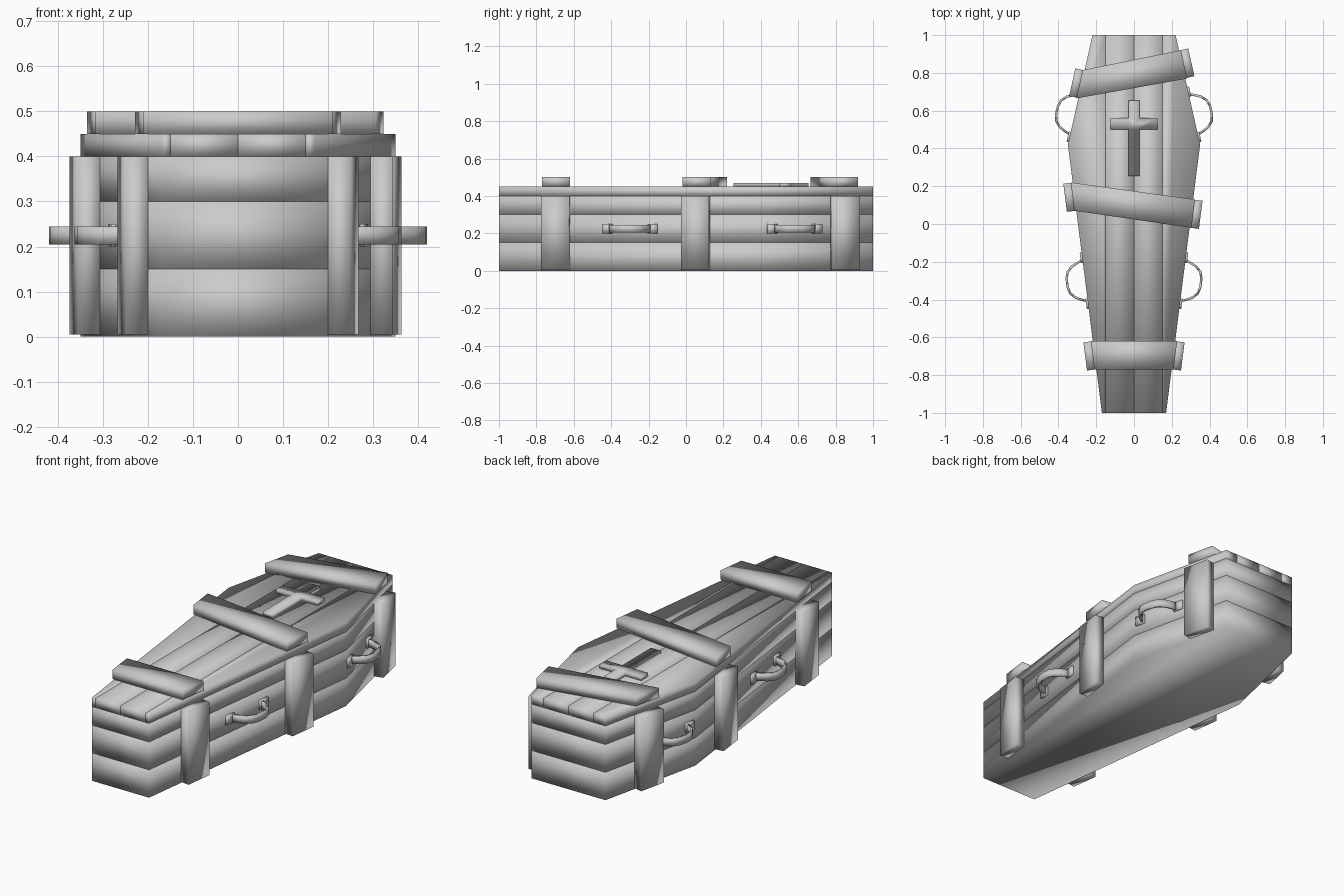
import bpy, bmesh
from mathutils import Vector

if "Cube" in bpy.data.objects:
    bpy.data.objects.remove(bpy.data.objects["Cube"])

SHOULDER, HEAD, FOOT, WIDE = 0.42, 0.22, 0.17, 0.35


def half_width(y):
    if y > SHOULDER:
        return WIDE + (HEAD - WIDE) * (y - SHOULDER) / (1 - SHOULDER)
    return FOOT + (WIDE - FOOT) * (y + 1) / (SHOULDER + 1)


def prism(name, pts, z0, z1):
    """Extrude a plan outline from z0 to z1, softly shaded."""
    bm = bmesh.new()
    face = bm.faces.new([bm.verts.new((p[0], p[1], z0)) for p in pts])
    ext = bmesh.ops.extrude_face_region(bm, geom=[face])
    for v in ext["geom"]:
        if isinstance(v, bmesh.types.BMVert):
            v.co.z = z1
    # keep the base cap
    if not any(all(abs(v.co.z - z0) < 1e-6 for v in f.verts) for f in bm.faces):
        bm.faces.new([v for v in bm.verts if abs(v.co.z - z0) < 1e-6][:len(pts)])
    bmesh.ops.recalc_face_normals(bm, faces=bm.faces)
    mesh = bpy.data.meshes.new(name)
    bm.to_mesh(mesh)
    bm.free()
    for p in mesh.polygons:
        p.use_smooth = True
    ob = bpy.data.objects.new(name, mesh)
    bpy.context.collection.objects.link(ob)
    return ob


def side_frame(side, y):
    """Point on the coffin side, direction along it and outward normal."""
    e = 0.01
    along = Vector((side * (half_width(y + e) - half_width(y - e)), 2 * e)).normalized()
    out = Vector((side * along.y, -side * along.x))
    return Vector((side * half_width(y), y)), along, out


def on_side(name, side, y, profile, z0, z1):
    o, a, n = side_frame(side, y)
    return prism(name, [o + a * u + n * d for u, d in profile], z0, z1)


# stacked body planks
outline = [(-FOOT, -1), (FOOT, -1), (WIDE, SHOULDER), (HEAD, 1), (-HEAD, 1), (-WIDE, SHOULDER)]
for i, (z0, z1) in enumerate([(0, 0.15), (0.15, 0.3), (0.3, 0.4)]):
    prism(f"body_plank_{i}", outline, z0, z1)

# lid planks
for s in (-1, 1):
    prism("lid_inner_plank", [(0, -1), (s * 0.15, -1), (s * 0.15, 1), (0, 1)], 0.4, 0.45)
    prism("lid_outer_plank", [(s * 0.15, -1), (s * FOOT, -1), (s * WIDE, SHOULDER),
                              (s * HEAD, 1), (s * 0.15, 1)], 0.4, 0.45)

# cross battens on the lid and upright battens below their ends
battens = [((-0.77, -0.62), (-0.77, -0.62)),
           ((0.07, 0.22), (-0.02, 0.13)),
           ((0.665, 0.815), (0.77, 0.92))]
for left, right in battens:
    prism("lid_batten", [(-half_width(left[0]) - 0.01, left[0]), (half_width(right[0]) + 0.01, right[0]),
                         (half_width(right[1]) + 0.01, right[1]), (-half_width(left[1]) - 0.01, left[1])],
          0.45, 0.5)
    for s, (y0, y1) in ((-1, left), (1, right)):
        h = (y1 - y0) / 2
        on_side("side_batten", s, (y0 + y1) / 2, [(-h, 0), (h, 0), (h, 0.05), (-h, 0.05)], 0.005, 0.4)

# lid cross
a, b = 0.03, 0.125
prism("lid_cross", [(-a, 0.255), (a, 0.255), (a, 0.5), (b, 0.5), (b, 0.56), (a, 0.56), (a, 0.655),
                    (-a, 0.655), (-a, 0.56), (-b, 0.56), (-b, 0.5), (-a, 0.5)], 0.45, 0.47)

# handles: thin bowed band with a plate at each end
outer = [(0.115, 0.0), (0.105, 0.03), (0.088, 0.065), (0.06, 0.092), (0.025, 0.102)]
inner = [(0.103, 0.0), (0.093, 0.027), (0.077, 0.058), (0.053, 0.081), (0.022, 0.09)]
band = outer + [(-u, d) for u, d in reversed(outer)] + [(-u, d) for u, d in inner] + inner[::-1]
for s in (-1, 1):
    for y in (-0.3, 0.58):
        on_side("handle_band", s, y, band, 0.205, 0.245)
        for e in (-1, 1):
            on_side("handle_plate", s, y, [(e * 0.095, -0.005), (e * 0.15, -0.005),
                                           (e * 0.15, 0.01), (e * 0.095, 0.01)], 0.2, 0.25)
